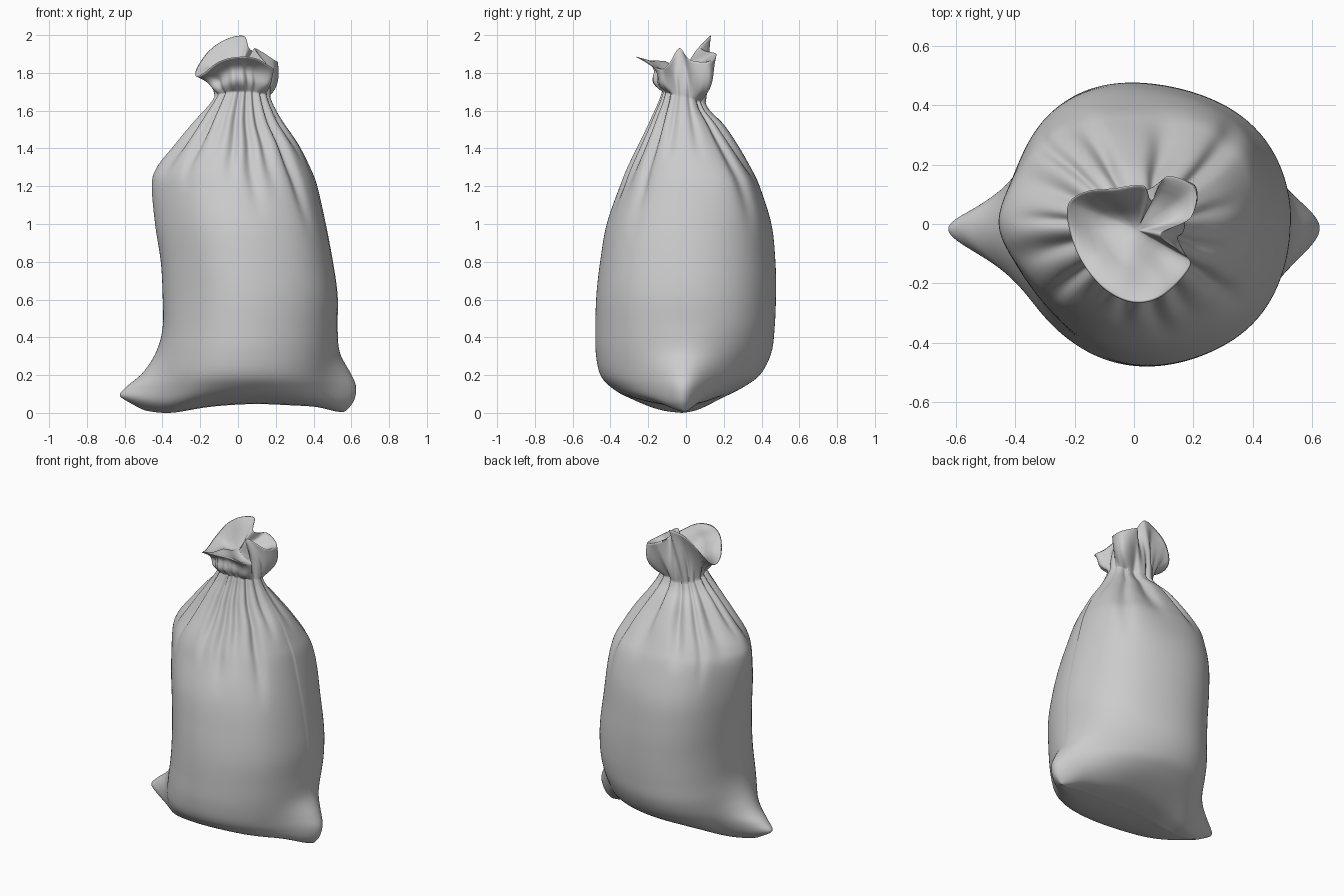
import bpy, bmesh, math

if "Cube" in bpy.data.objects:
    bpy.data.objects.remove(bpy.data.objects["Cube"])

N = 288        # points around each ring
SUB = 7        # rings between profile rows

# Body profile, bottom seam to neck: z, left, right, front, back, left ear, right ear
ROWS = [
    (.03, -.44, .50, -.03, -.03, .05, .06),
    (.042, -.44, .50, -.19, .10, .10, .08),
    (.08, -.44, .51, -.325, .21, .185, .105),
    (.14, -.43, .51, -.41, .32, .155, .115),
    (.21, -.42, .51, -.458, .40, .085, .085),
    (.32, -.41, .52, -.478, .452, .025, .018),
    (.45, -.40, .525, -.48, .468, 0, 0),
    (.62, -.40, .525, -.475, .475, 0, 0),
    (.80, -.41, .50, -.455, .472, 0, 0),
    (1.0, -.42, .46, -.42, .45, .02, 0),
    (1.2, -.42, .41, -.35, .385, .035, 0),
    (1.3, -.39, .37, -.31, .335, .035, 0),
    (1.42, -.31, .31, -.25, .265, .02, 0),
    (1.54, -.22, .23, -.19, .185, .01, 0),
    (1.62, -.155, .185, -.145, .125, 0, 0),
    (1.67, -.12, .165, -.125, .10, 0, 0),
]

# Pleats: angle in degrees, height where it starts, depth, width
PLEATS = [(12, 1.3, .06, 6), (40, .9, .12, 5), (64, 1.15, .2, 8),
          (104, 1.15, .2, 7), (130, 1.05, .10, 5), (152, 1.2, .12, 8),
          (176, 1.3, .10, 5), (200, 1.2, .15, 8), (228, 1.15, .15, 6),
          (250, 1.3, .07, 6), (267, 1.15, .15, 5), (283, 1.0, .14, 5),
          (298, 1.1, .12, 5), (318, .9, .13, 5), (340, 1.3, .09, 6)]

# Wavy rim of the open mouth, every 22.5 degrees from +x
RIM = [(.09, -.035, 1.93), (.19, .02, 1.87), (.205, .12, 1.86), (.11, .16, 1.90),
       (.06, .08, 1.93), (.03, .13, 1.995), (-.07, .12, 1.975), (-.16, .11, 1.91),
       (-.22, .07, 1.82), (-.22, -.01, 1.78), (-.18, -.12, 1.80), (-.10, -.22, 1.86),
       (0, -.265, 1.885), (.10, -.24, 1.875), (.19, -.14, 1.82), (.15, -.09, 1.85)]


def spline(p, i, t, closed=False):
    """Catmull-Rom between p[i] and p[i+1]."""
    n = len(p)
    pick = (lambda k: p[k % n]) if closed else (lambda k: p[max(0, min(n - 1, k))])
    return [.5 * (2 * b + (c - a) * t + (2 * a - 5 * b + 4 * c - d) * t * t
                  + (3 * b - a - 3 * c + d) * t ** 3)
            for a, b, c, d in zip(pick(i - 1), pick(i), pick(i + 1), pick(i + 2))]


def smooth(a, b, x):
    t = max(0, min(1, (x - a) / (b - a)))
    return t * t * (3 - 2 * t)


def bump(x, centre, width):
    return math.exp(-((x - centre) / width) ** 2)


def pleat_scale(deg, z):
    s = 1 + .04 * smooth(1.1, 1.6, z)
    # fuller back right and front right, flatter front left
    s += bump(deg, 42, 27) * (.06 * smooth(.2, .5, z) * (1 - smooth(1.2, 1.6, z))
                              + .10 * bump(z, 1.22, .24))
    s += .04 * bump(deg, 318, 22) * bump(z, .9, .5)
    s -= .05 * bump(deg, 222, 25) * bump(z, .75, .45)
    for a, start, depth, width in PLEATS:
        d = (deg - a + z * 6 - 9 + 180) % 360 - 180
        if abs(d) < 30:
            s -= depth * smooth(start, 1.55, z) * bump(d, 0, width)
    return s


def body_ring(row):
    z, l, r, f, b, el, er = row
    cx, cy, hx, hy = (l + r) / 2, (f + b) / 2, (r - l) / 2, (b - f) / 2
    ring = []
    for k in range(N):
        a = 2 * math.pi * k / N
        c, s = math.cos(a), math.sin(a)
        m = pleat_scale(math.degrees(a), z)
        x = cx + hx * c * m + (er if c > 0 else -el) * abs(c) ** 17
        # belly leans left at the back, ears sit near y = 0
        x -= (.075 if s > 0 else .02) * s * s * hy / .48
        y = cy * (1 - .7 * c ** 6) + hy * s * m
        # sagging underside and lifted left ear
        low = 1 - smooth(.04, .2, z)
        dz = low * (-.035 * bump(x, -.38, .17) - .03 * bump(x, .55, .1)
                    + .012 * bump(x, .1, .2) + .01 * bump(x, -.63, .08))
        # tilt of the tie line: lower at the back
        dz -= .03 * s * smooth(1.5, 1.67, z)
        ring.append((x, y, z + dz))
    return ring


rings = []
for i in range(len(ROWS) - 1):
    for j in range(SUB):
        rings.append(body_ring(spline(ROWS, i, j / SUB)))
neck = body_ring(ROWS[-1])
rings.append(neck)

# Ruffled mouth: bulges above the tie, puffs into lobes, flares to the rim
rim = []
for k in range(N):
    u = k * len(RIM) / N
    rim.append(spline(RIM, int(u), u - int(u), True))
for j in range(1, 21):
    v = j / 20
    ring = []
    for k in range(N):
        deg = 360 * k / N
        a = math.radians(deg)
        lobe = bump(deg, 38, 20) + .5 * bump(deg, 318, 14) + .5 * bump(deg, 85, 20)
        h = v ** (1.7 - .9 * min(1, lobe))
        p, q = neck[k], rim[k]
        puff = (.045 * lobe + .01 * math.sin(7 * a + 1)) * math.sin(math.pi * v)
        puff += .03 * max(0, 1 - lobe) * bump(deg, 265, 50) * math.sin(2 * math.pi * v)
        ring.append((p[0] + (q[0] - p[0]) * h + puff * math.cos(a),
                     p[1] + (q[1] - p[1]) * h + puff * math.sin(a),
                     p[2] + (q[2] - p[2]) * v - .02 * lobe * math.sin(math.pi * v)))
    rings.append(ring)

# Inner side of the mouth, folding down into the crumpled middle
for f, drop in [(.97, .0), (.93, .04), (.85, .13), (.72, .32), (.56, .58),
                (.4, .8), (.24, .95), (.1, 1), (0, 1)]:
    ring = []
    for k, q in enumerate(rim):
        x = .01 + (q[0] - .01) * f
        y = -.02 + (q[1] + .02) * f
        fold = .025 * math.sin(26 * x + 9 * y) * math.sin(22 * y + 1) * (1 - f ** 3)
        ring.append((x, y, q[2] + (1.83 - q[2]) * drop + fold))
    rings.append(ring)

# Skin the rings; both halves of the bottom ring weld into a seam
for k in range(1, N // 2):
    rings[0][N - k] = rings[0][k]
bm = bmesh.new()
vs = [[bm.verts.new(p) for p in ring] for ring in rings]
for a, b in zip(vs, vs[1:]):
    for k in range(N):
        n = (k + 1) % N
        bm.faces.new((a[k], a[n], b[n], b[k]))
bmesh.ops.remove_doubles(bm, verts=bm.verts, dist=.0002)
zmin = min(v.co.z for v in bm.verts)
for v in bm.verts:
    v.co.z -= zmin * (1 - smooth(0, .4, v.co.z))
bmesh.ops.recalc_face_normals(bm, faces=bm.faces)
for f in bm.faces:
    f.smooth = True
mesh = bpy.data.meshes.new("sack")
bm.to_mesh(mesh)
bm.free()
sack = bpy.data.objects.new("sack", mesh)
bpy.context.collection.objects.link(sack)
